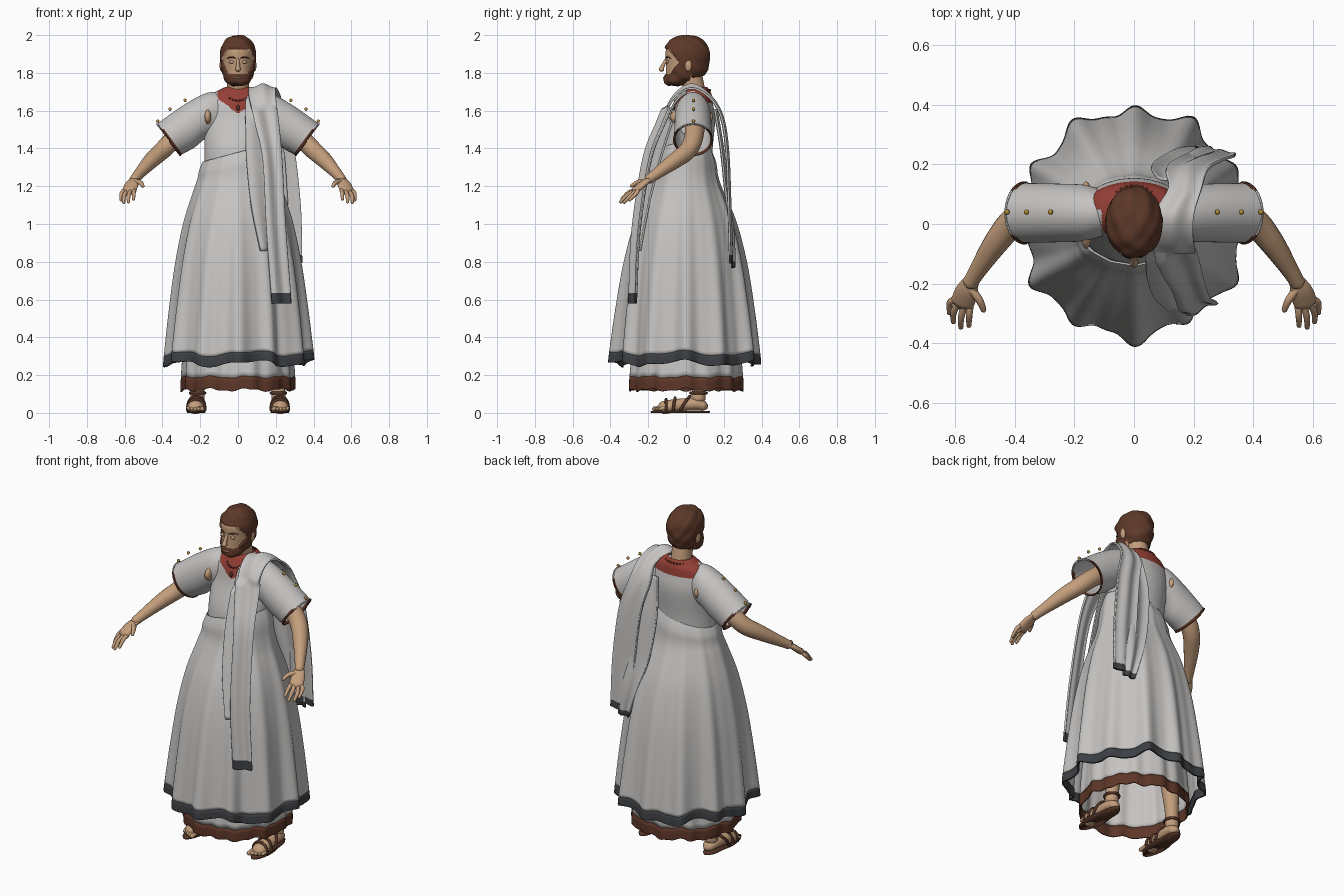
import bpy, bmesh
from math import sin, cos, pi, exp, atan2
from mathutils import Vector

if "Cube" in bpy.data.objects:
    bpy.data.objects.remove(bpy.data.objects["Cube"], do_unlink=True)


def material(name, r, g, b):
    m = bpy.data.materials.new(name)
    m.use_nodes = True
    m.diffuse_color = (r, g, b, 1)
    node = m.node_tree.nodes["Principled BSDF"]
    node.inputs["Base Color"].default_value = (r, g, b, 1)
    node.inputs["Roughness"].default_value = 0.8
    return m


cloth = material("pale cloth", .56, .55, .54)
skin = material("skin", .55, .34, .2)
hair = material("brown hair", .11, .04, .022)
hem = material("dark grey hem", .047, .052, .058)
red = material("red collar", .3, .05, .036)
trim = material("brown trim", .11, .037, .021)
leather = material("sandal leather", .09, .035, .02)
gold = material("gold", .45, .27, .04)


def finish(name, bm, mats, paint=None, thick=0):
    bmesh.ops.recalc_face_normals(bm, faces=bm.faces)
    for f in bm.faces:
        f.smooth = True
        if paint:
            f.material_index = paint(f.calc_center_median())
    me = bpy.data.meshes.new(name)
    bm.to_mesh(me)
    bm.free()
    for m in mats:
        me.materials.append(m)
    ob = bpy.data.objects.new(name, me)
    bpy.context.collection.objects.link(ob)
    if thick:
        mod = ob.modifiers.new("Thickness", "SOLIDIFY")
        mod.thickness = thick
    return ob


def smooth(rows, k):
    """Catmull-Rom subdivision of rows of numbers."""
    out = []
    for i in range(len(rows) - 1):
        a, b, c, d = (rows[max(0, min(len(rows) - 1, i + j))] for j in (-1, 0, 1, 2))
        for s in range(k):
            t = s / k
            out.append([q + .5 * t * (r - p + t * (2*p - 5*q + 4*r - w + t * (3*(q - r) + w - p)))
                        for p, q, r, w in zip(a, b, c, d)])
    return out + [list(rows[-1])]


def loft(name, rings, mats, paint=None, closed=True, caps=False, thick=0):
    bm = bmesh.new()
    vs = [[bm.verts.new(p) for p in ring] for ring in rings]
    n = len(vs[0])
    for a, b in zip(vs, vs[1:]):
        for i in range(n if closed else n - 1):
            j = (i + 1) % n
            bm.faces.new((a[i], a[j], b[j], b[i]))
    if caps:
        bm.faces.new(vs[0])
        bm.faces.new(vs[-1])
    return finish(name, bm, mats, paint, thick)


def ellipses(rows, n, k, warp=lambda p: p):
    """Rings from rows of (z, x radius, y radius, y centre)."""
    return [[warp(Vector((rx * cos(a), cy + ry * sin(a), z)))
             for a in (2 * pi * i / n for i in range(n))]
            for z, rx, ry, cy in smooth(rows, k)]


def tube(name, pts, mat, flat=1, n=14, ref=(0, 0, 1)):
    """Round-ended tube through (x, y, z, radius) points."""
    rows = smooth(pts, 5)
    P = [Vector(r[:3]) for r in rows]
    R = [r[3] for r in rows]
    P = [P[0] + (P[0] - P[1]).normalized() * R[0] * .6] + P
    P.append(P[-1] + (P[-1] - P[-2]).normalized() * R[-1] * .6)
    R = [R[0] * .4] + R + [R[-1] * .4]
    rings = []
    for i, p in enumerate(P):
        t = (P[min(i + 1, len(P) - 1)] - P[max(i - 1, 0)]).normalized()
        side = t.cross(Vector(ref)).normalized()
        up = side.cross(t)
        rings.append([p + R[i] * (side * cos(a) + up * sin(a) * flat)
                      for a in (2 * pi * j / n for j in range(n))])
    return loft(name, rings, [mat], caps=True)


def ball(name, loc, size, mat, n=14):
    bm = bmesh.new()
    bmesh.ops.create_uvsphere(bm, u_segments=n, v_segments=n // 2 + 1, radius=1)
    for v in bm.verts:
        v.co = Vector([c * s + o for c, s, o in zip(v.co, size, loc)])
    return finish(name, bm, [mat])


# head with hair and beard raised from the skin
def head_zone(p):
    if p.z > 1.925 - 1.2 * max(0, p.y + .09):
        return 1
    return int(p.y < .02 and p.z < 1.792 + 2.2 * max(0, abs(p.x) - .05))


def raise_hair(p):
    if not head_zone(p):
        return p
    lump = .011 + .003 * sin(75 * p.x) * sin(60 * p.y + 80 * p.z)
    return p + (p - Vector((0, 0, 1.87))).normalized() * lump


head = [(1.742, .03, .03, -.06), (1.76, .058, .062, -.047), (1.8, .074, .1, -.007),
        (1.86, .083, .11, .003), (1.92, .083, .109, .003), (1.965, .06, .08, .003),
        (1.985, .03, .04, .003), (1.989, .004, .005, .003)]
loft("head", ellipses(head, 120, 14, raise_hair), [skin, hair], head_zone, caps=True)
tube("neck", [(0, .06, 1.6, .065), (0, .045, 1.7, .058), (0, .025, 1.8, .058)], skin,
     n=24, ref=(0, 1, 0))
tube("nose", [(0, -.105, 1.87, .008), (0, -.124, 1.835, .011), (0, -.131, 1.816, .015)], skin,
     ref=(0, 1, 0))
ball("mouth", (0, -.112, 1.774), (.022, .01, .006), skin)
for s in (-1, 1):
    ball("ear", (s * .086, .012, 1.84), (.012, .02, .033), skin)
    ball("eyelid", (s * .034, -.098, 1.858), (.015, .008, .009), skin)
    tube("eyebrow", [(s * .015, -.108, 1.878, .003), (s * .036, -.101, 1.884, .004),
                     (s * .058, -.08, 1.876, .002)], hair, n=8)


# bodice with a red collar, pointed at the front
def collar(p):
    if p.y > .05:
        return int(p.z > 1.642 and abs(p.x) < .145)
    return int(abs(p.x) < .108 and p.z > 1.585 + .75 * abs(p.x))


bodice = [(1.25, .18, .135, 0), (1.4, .178, .133, .008), (1.55, .18, .114, .04),
          (1.64, .172, .098, .044), (1.69, .135, .082, .052), (1.725, .068, .06, .052)]
loft("bodice", ellipses(bodice, 120, 14), [cloth, red], collar)

# necklace and pendant
for i in range(30):
    a = 2 * pi * i / 30
    drop = max(0, -sin(a)) ** 2
    ball("necklace_bead", (.085 * cos(a), .05 + .078 * sin(a) - .03 * drop, 1.708 - .055 * drop),
         (.006, .006, .006), trim, 8)
ball("pendant", (0, -.066, 1.615), (.009, .007, .015), trim)


# gathered outer skirt with twelve main folds
def folds(a):
    return .8 * cos(12 * a) + .2 * cos(24 * a) + .3 * sin(7 * a) + .15 * cos(17 * a)


def gather(p):
    a = atan2(p.y, p.x)
    t = min(1, max(0, (1.3 - p.z) / 1.03))
    k = 1 + (.012 + .05 * t) * folds(a) - .07 * t * exp(-((a + .93) / .22) ** 2)
    top = max(0, (p.z - 1.2) / .18)
    z = p.z + .27 * p.x * top + t ** 4 * (.014 * cos(5 * a + .4) + .007 * cos(11 * a))
    return Vector((p.x * k, p.y * k, z))


skirt = [(1.38, .186, .138, 0), (1.32, .204, .16, 0), (1.22, .22, .178, 0),
         (1.02, .28, .26, 0), (.8, .322, .315, 0), (.55, .352, .352, 0),
         (.315, .374, .378, 0), (.262, .377, .381, 0)]
rows = ellipses(skirt, 216, 9, gather)
loft("outer_skirt", rows[:-9], [cloth], thick=.006)
loft("outer_skirt_hem", rows[-10:], [hem], thick=.009)


# under tunic showing beneath the skirt
def flutter(p):
    a = atan2(p.y, p.x)
    k = 1 + .02 * cos(14 * a) + .01 * sin(23 * a)
    low = max(0, (.4 - p.z) / .3)
    return Vector((p.x * k, p.y * k, p.z + low * (.007 * cos(9 * a) + .004 * cos(21 * a))))


under = [(.6, .25, .25, 0), (.4, .28, .28, 0), (.19, .296, .3, 0), (.122, .298, .303, 0)]
rows = ellipses(under, 120, 6, flutter)
loft("under_tunic", rows[:-6], [cloth], thick=.005)
loft("under_tunic_border", rows[-7:], [trim], thick=.007)


# long drape over the left shoulder
def ribbon(name, path, pleats, depth, paint):
    rings = []
    for xl, xr, y, z in smooth(path, 8):
        ring = []
        for i in range(37):
            u = i / 36
            wave = depth * cos(2 * pi * pleats * u + .8 * z)
            tilt = (u - .5) * (.05 if y < -.1 else 0)
            lift = wave if abs(y) < .1 else 0
            ring.append(Vector((xl + (xr - xl) * u, y + tilt + wave - lift,
                                z + lift - .12 * max(0, z - 1.62) * (2 * u - 1) ** 2)))
        rings.append(ring)
    return loft(name, rings, [cloth, hem], paint, closed=False, thick=.01)


def drape_end(p):
    return int(p.z < (.625 if p.y < 0 else .83))


ribbon("shoulder_drape",
       [(.2, .34, .245, .795), (.195, .338, .243, .835), (.18, .33, .235, 1.1),
        (.15, .295, .222, 1.4), (.11, .245, .19, 1.58), (.115, .225, .12, 1.69),
        (.06, .2, .025, 1.738), (.06, .2, -.07, 1.675), (.09, .218, -.14, 1.53),
        (.13, .235, -.21, 1.34), (.15, .255, -.268, .97), (.175, .28, -.285, .635),
        (.18, .282, -.287, .58)], 1.5, .006, drape_end)
ribbon("inner_drape",
       [(.045, .15, .0, 1.71), (.04, .15, -.06, 1.65), (.04, .16, -.108, 1.53),
        (.045, .165, -.168, 1.34), (.07, .17, -.23, 1.1), (.12, .18, -.275, .86)],
       1, .005, lambda p: 0)
ribbon("back_drape",
       [(.08, .2, .16, 1.61), (.06, .24, .195, 1.4), (.09, .26, .222, 1.15),
        (.15, .27, .25, .95), (.21, .28, .255, .77)],
       1.5, .007, lambda p: int(p.z < .81))

for s in (-1, 1):
    # wide sleeve: top and bottom edge (x, z) and depth per section, trimmed below
    rings = []
    for tx, tz, bx, bz, d in smooth([(.07, 1.69, .12, 1.47, .075), (.16, 1.695, .175, 1.45, .094),
                                     (.28, 1.635, .23, 1.405, .098), (.418, 1.538, .295, 1.37, .1),
                                     (.43, 1.528, .302, 1.36, .1)], 6):
        ring = []
        for i in range(48):
            a = 2 * pi * i / 48
            h = .5 + .5 * cos(a)
            ring.append(Vector((s * (bx + (tx - bx) * h), .037 + d * sin(a), bz + (tz - bz) * h)))
        rings.append(ring)
    loft("sleeve", rings, [cloth, trim], thick=.006,
         paint=lambda p: int(p.z < 1.5 and .168 * (abs(p.x) - .418) > .123 * (p.z - 1.538)))
    ball("underarm", (s * .16, .03, 1.568), (.026, .115, .055), skin, 20)
    for x, z in ((.28, 1.655), (.36, 1.608), (.425, 1.545)):
        ball("sleeve_stud", (s * x, .04, z), (.009, .009, .009), gold, 10)

    # arm, palm, fingers
    tube("arm", [(s * .2, .05, 1.55, .055), (s * .33, .04, 1.455, .05), (s * .4, .01, 1.39, .048),
                 (s * .46, -.06, 1.335, .042), (s * .52, -.15, 1.27, .03),
                 (s * .55, -.2, 1.235, .025)], skin, n=20)
    tube("palm", [(s * .545, -.19, 1.24, .026), (s * .56, -.225, 1.215, .038),
                  (s * .575, -.265, 1.18, .04)], skin, flat=.45)
    tips = ((.618, -.3, 1.125), (.605, -.33, 1.112), (.58, -.348, 1.115), (.553, -.342, 1.13))
    for i, (x, y, z) in enumerate(tips):
        tube("finger", [(s * (.603 - .018 * i), -.255 - .006 * i, 1.178, .012),
                        (s * (x - .001), y + .035, z + .035, .011), (s * x, y, z, .008)], skin, n=10)
    tube("thumb", [(s * .548, -.215, 1.225, .014), (s * .518, -.255, 1.22, .013),
                   (s * .503, -.29, 1.2, .009)], skin, n=10)

    # leg, foot, toes
    tube("leg", [(s * .15, .05, .7, .065), (s * .185, .075, .4, .058), (s * .21, .07, .17, .038),
                 (s * .215, .065, .07, .038)], skin, n=18, ref=(0, 1, 0))
    tube("foot", [(s * .212, .095, .036, .034), (s * .215, .05, .046, .042),
                  (s * .219, -.03, .042, .043), (s * .224, -.1, .031, .045),
                  (s * .226, -.125, .027, .043)], skin, flat=.8)
    for i in range(5):
        x, y = .19 + .018 * i, -.172 + .008 * i
        tube("toe", [(s * x, -.115, .026, .012), (s * x, y, .021, .012 - .001 * i)], skin, n=10)

    # sandal sole and straps
    def splay(p):
        waist = 1 - .18 * exp(-((p.y - .02) / .05) ** 2)
        return Vector((s * (.22 - .04 * p.y) + p.x * waist, p.y, p.z))
    loft("sandal_sole", ellipses([(0, .05, .155, -.03), (.011, .052, .158, -.03)], 40, 1, splay),
         [leather], caps=True)
    for y, h, lean in ((-.105, .06, 0), (-.068, .068, .01), (-.03, .076, .05)):
        tube("sandal_strap", [(s * .221 + .047 * cos(a), y + lean * sin(a), .012 + h * sin(a) ** .8,
                               .008) for a in (.02 + 3.1 * i / 8 for i in range(9))], leather,
             n=8, ref=(0, 1, 0))
    tube("ankle_strap", [(s * .214 + .039 * cos(a), .066 + .042 * sin(a), .105, .008)
                         for a in (2 * pi * i / 12 for i in range(13))], leather, n=8)
